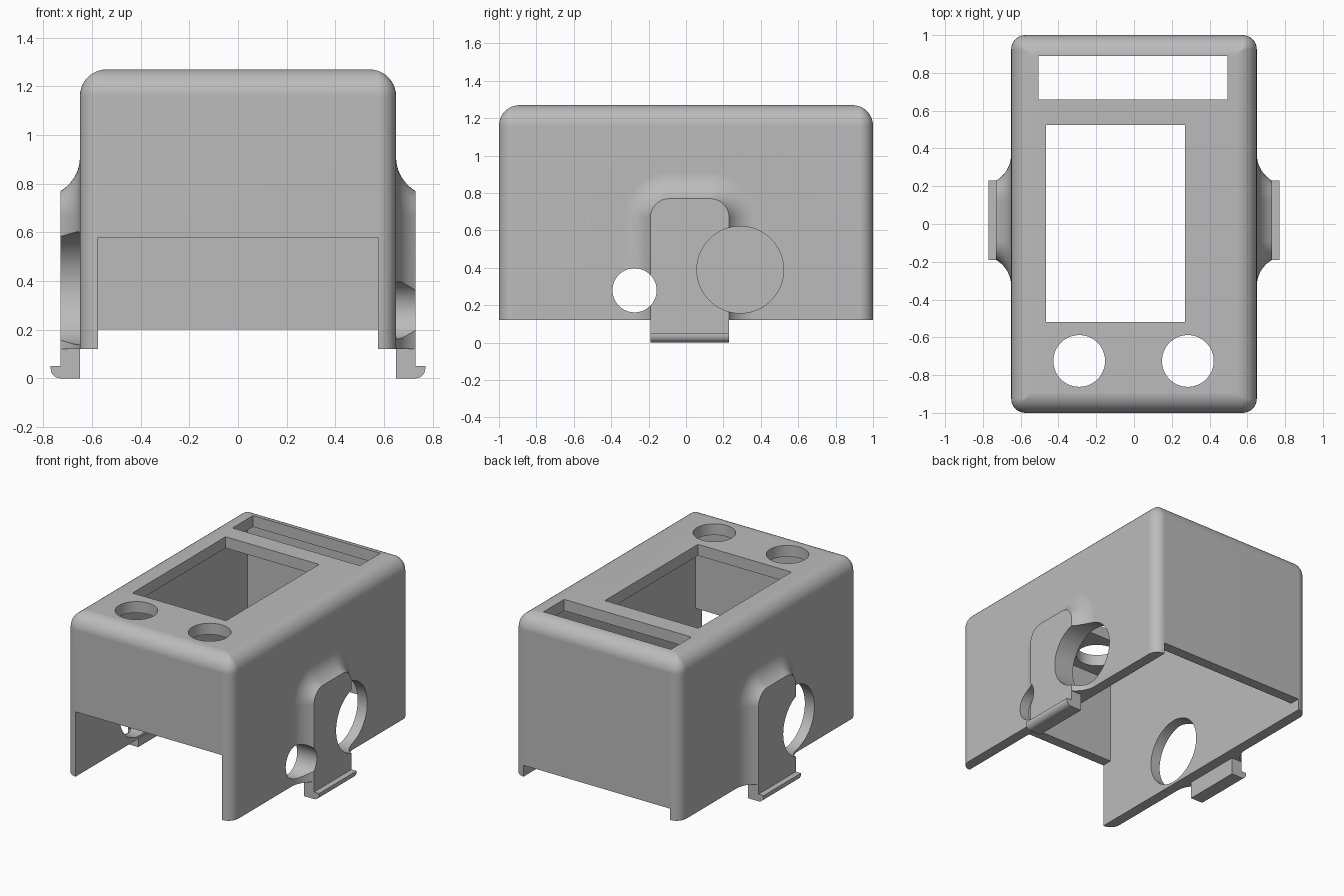
import bpy, bmesh
from math import sin, cos, pi, asin

cube = bpy.data.objects.get("Cube")
if cube:
    bpy.data.objects.remove(cube, do_unlink=True)

HALF_X, HALF_Y, TOP, RIM = 0.65, 1.0, 1.27, 0.12
WALL, ROOF = 0.075, 0.08

grey = bpy.data.materials.new("plain grey")
grey.use_nodes = True
GREY = (0.5, 0.5, 0.5, 1)
grey.diffuse_color = GREY
grey.node_tree.nodes["Principled BSDF"].inputs["Base Color"].default_value = GREY


def loft(name, rings):
    """Closed solid skinned through rings of equal point count."""
    bm = bmesh.new()
    loops = [[bm.verts.new(p) for p in ring] for ring in rings]
    n = len(loops[0])
    for a, b in zip(loops, loops[1:]):
        for i in range(n):
            j = (i + 1) % n
            bm.faces.new((a[i], a[j], b[j], b[i]))
    bm.faces.new(loops[0])
    bm.faces.new(loops[-1])
    bmesh.ops.recalc_face_normals(bm, faces=bm.faces)
    mesh = bpy.data.meshes.new(name)
    bm.to_mesh(mesh)
    bm.free()
    mesh.materials.append(grey)
    obj = bpy.data.objects.new(name, mesh)
    bpy.context.collection.objects.link(obj)
    return obj


def box(x0, x1, y0, y1, z0, z1):
    return loft("box", [[(x0, y0, z), (x1, y0, z), (x1, y1, z), (x0, y1, z)]
                        for z in (z0, z1)])


def arc(cx, cy, r, start, end, steps):
    angles = [start + (end - start) * i / steps for i in range(steps + 1)]
    return [(cx + r * cos(a), cy + r * sin(a)) for a in angles]


def circle(cx, cy, r):
    return arc(cx, cy, r, 0, 2 * pi, 64)[:-1]


def activate(obj):
    bpy.ops.object.select_all(action='DESELECT')
    obj.select_set(True)
    bpy.context.view_layer.objects.active = obj


def combine(target, tool, operation):
    """Apply a boolean and throw the tool away."""
    mod = target.modifiers.new("bool", 'BOOLEAN')
    mod.operation, mod.solver, mod.object = operation, 'EXACT', tool
    activate(target)
    bpy.ops.object.modifier_apply(modifier=mod.name)
    bpy.data.objects.remove(tool, do_unlink=True)


def finish(obj):
    activate(obj)
    bpy.ops.object.shade_smooth_by_angle(angle=pi / 6)
    mod = obj.modifiers.new("even shading", 'WEIGHTED_NORMAL')
    mod.keep_sharp = True


# Outer body: rounded rectangle with a rolled top edge
def body_ring(inset, z):
    r = max(0.075 - inset, 0.004)
    x, y = HALF_X - inset - r, HALF_Y - inset - r
    pts = []
    for k, (sx, sy) in enumerate([(1, 1), (-1, 1), (-1, -1), (1, -1)]):
        pts += arc(sx * x, sy * y, r, k * pi / 2, (k + 1) * pi / 2, 8)
    return [(px, py, z) for px, py in pts]


ROLL, STEPS = 0.11, 10
rings = [body_ring(0, 0)]
for i in range(STEPS + 1):
    a = i / STEPS * pi / 2
    rings.append(body_ring(ROLL * (1 - cos(a)), TOP - ROLL + ROLL * sin(a)))
shell = loft("case_shell", rings)

# Side pads, flared into the walls with a concave fillet
PAD_Y0, PAD_Y1, PAD_TOP, PAD_X = -0.19, 0.23, 0.77, 0.73
FLARE, FLARE_R, CORNER = 0.14, 0.1625, 0.1


def pad_ring(grow, x):
    r, cz = CORNER + grow, PAD_TOP - CORNER
    pts = [(PAD_Y0 - grow, 0.05)]
    pts += arc(PAD_Y0 + CORNER, cz, r, pi, pi / 2, 10)
    pts += arc(PAD_Y1 - CORNER, cz, r, pi / 2, 0, 10)
    pts += [(PAD_Y1 + grow, 0.05)]
    return [(x, y, z) for y, z in pts]


for side in (1, -1):
    rings = [pad_ring(FLARE, side * (HALF_X - 0.04))]
    for i in range(STEPS + 1):
        a = asin(FLARE / FLARE_R) * i / STEPS
        rings.append(pad_ring(FLARE - FLARE_R * sin(a),
                              side * (HALF_X + FLARE_R * (1 - cos(a)))))
    combine(shell, loft("pad", rings), 'UNION')

# Flat bottom rim, hollow inside, front opening and shallow back notch
IN_X, IN_Y = HALF_X - WALL, HALF_Y - WALL
cuts = [box(-2, 2, -2, 2, -1, RIM),
        box(-IN_X, IN_X, -IN_Y, IN_Y, -0.5, TOP - ROOF),
        box(-IN_X, IN_X, -1.2, -0.8, -0.4, 0.58),
        box(-IN_X, IN_X, 0.8, 1.2, -0.4, 0.2)]

# Roof openings: screen window, rear slot and two round holes
cuts += [box(-0.465, 0.27, -0.52, 0.525, 1.0, 1.5),
         box(-0.505, 0.495, 0.66, 0.89, 1.0, 1.5)]
for x in (-0.29, 0.285):
    cuts.append(loft("hole", [[(px, py, z) for px, py in circle(x, -0.725, 0.137)]
                              for z in (1.0, 1.5)]))

# Side ports: large and small on the +x wall, large on the other
for side, y, z, r in ((1, 0.29, 0.39, 0.232), (1, -0.275, 0.28, 0.118),
                      (-1, -0.28, 0.37, 0.232)):
    cuts.append(loft("port", [[(side * x, py, pz) for py, pz in circle(y, z, r)]
                              for x in (0.4, 1.0)]))
for cutter in cuts:
    combine(shell, cutter, 'DIFFERENCE')
finish(shell)

# Snap clips hanging below the pads, hooked outwards
profile = [(HALF_X, RIM), (HALF_X, 0)]
profile += arc(PAD_X, 0.04, 0.04, -pi / 2, 0, 8)
profile += [(0.77, 0.05), (PAD_X, 0.05), (PAD_X, RIM)]
for side, name in ((1, "left_clip"), (-1, "right_clip")):
    finish(loft(name, [[(side * x, y, z) for x, z in profile]
                       for y in (PAD_Y0, PAD_Y1)]))
